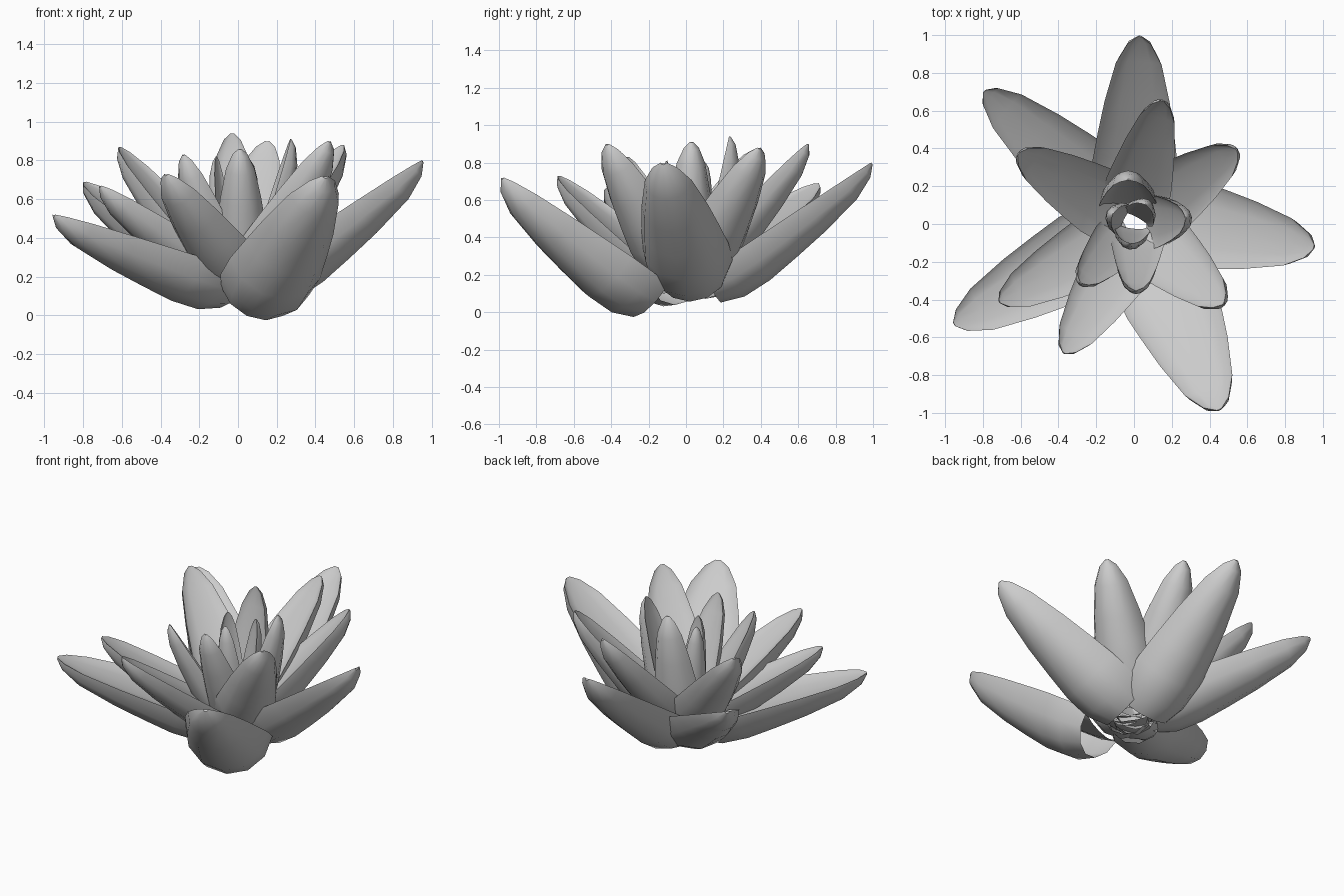
import bpy, math
from mathutils import Vector

if "Cube" in bpy.data.objects:
    bpy.data.objects.remove(bpy.data.objects["Cube"])

# half-width along a petal: (position, fraction of full width)
PROFILE = [(-.13, .78), (0, .97), (.17, .98), (.36, .88), (.57, .75),
           (.82, .53), (.95, .28), (1, .06)]
COLS = 6


def petal(name, base, tip, width, outer=1.0, inner=.2):
    """Fleshy petal: rounded keel outside, shallow hollow inside, sharp rim, open base."""
    b, t = Vector(base), Vector(tip)
    axis = t - b
    flat = Vector((axis.x, axis.y, 0)).normalized()
    side = Vector((-flat.y, flat.x, 0))
    out = side.cross(axis).normalized()
    if out.dot(flat) < 0:
        out = -out
    verts, faces = [], []
    n = 2 * COLS  # closed ring: keel side, then back along the hollow side
    for s, f in PROFILE:
        w = width * f
        for c in range(n):
            a = math.pi * (c / COLS - .5)
            depth = outer * math.cos(a) if c <= COLS else -inner * math.cos(a)
            verts.append(b + axis * s + side * w * math.sin(a) + out * w * depth)
    for r in range(len(PROFILE) - 1):
        for c in range(n):
            i, j = r * n + c, r * n + (c + 1) % n
            faces.append((i, j, j + n, i + n))
    last = (len(PROFILE) - 1) * n
    faces.append(tuple(range(last, last + n)))  # blunt tip
    me = bpy.data.meshes.new(name)
    me.from_pydata(verts, [], faces)
    ob = bpy.data.objects.new(name, me)
    bpy.context.collection.objects.link(ob)
    bpy.ops.object.select_all(action='DESELECT')
    ob.select_set(True)
    bpy.context.view_layer.objects.active = ob
    bpy.ops.object.shade_smooth_by_angle(angle=math.radians(40))


# rings of petals: base, tip, half width
RINGS = {
    "outer_petal": [
        ((0, .19, .27), (.03, .99, .8), .23),
        ((.18, .02, .28), (.95, -.12, .8), .24),
        ((.14, -.27, .21), (.45, -.98, .72), .26),
        ((-.15, -.09, .25), (-.95, -.53, .52), .235),
        ((-.13, .13, .28), (-.79, .7, .69), .22)],
    "middle_petal": [
        ((.0, .11, .33), (.15, .65, .9), .18),
        ((.1, .08, .33), (.54, .39, .88), .19),
        ((.1, -.09, .33), (.47, -.42, .9), .19),
        ((-.02, -.12, .28), (-.37, -.68, .73), .19),
        ((-.1, -.07, .28), (-.71, -.41, .67), .19),
        ((-.1, .07, .32), (-.61, .37, .87), .19)],
    "inner_petal": [
        ((.07, .01, .28), (.27, .03, .91), .145),
        ((.02, -.07, .28), (.01, -.35, .86), .14),
        ((-.06, -.06, .28), (-.28, -.31, .83), .14),
        ((-.03, .08, .28), (-.03, .23, .94), .155)],
    "heart_petal": [
        ((-.01, -.02, .3), (-.02, -.1, .81), .095),
        ((-.05, .02, .3), (-.11, .05, .82), .09),
        ((.02, .03, .3), (.06, .1, .8), .09)],
}
for ring, petals in RINGS.items():
    for k, (b, t, w) in enumerate(petals, 1):
        petal(f"{ring}_{k}", b, t, w)
